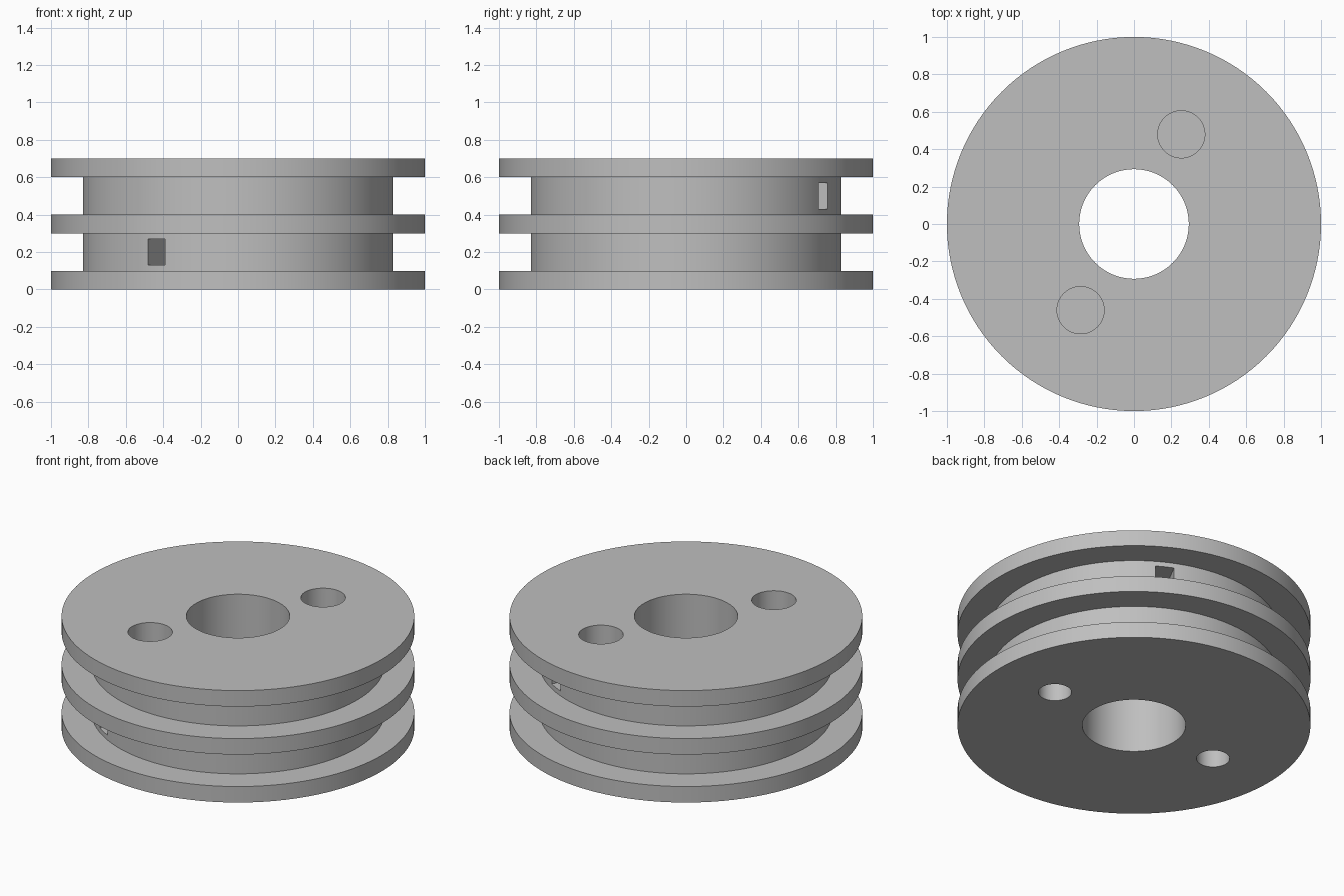
import bpy
import bmesh
from math import radians, cos, sin, pi
from mathutils import Matrix, Vector

if "Cube" in bpy.data.objects:
    bpy.data.objects.remove(bpy.data.objects["Cube"])

SEGMENTS = 128
FLANGE_R, HUB_R, BORE_R = 1.0, 0.83, 0.293
HEIGHT = 0.7

grey = bpy.data.materials.new("plain grey")
grey.use_nodes = True
colour = (0.52, 0.52, 0.52, 1)
grey.diffuse_color = colour
grey.node_tree.nodes["Principled BSDF"].inputs["Base Color"].default_value = colour


def finish(bm, name):
    bmesh.ops.recalc_face_normals(bm, faces=bm.faces)
    mesh = bpy.data.meshes.new(name)
    bm.to_mesh(mesh)
    bm.free()
    mesh.materials.append(grey)
    obj = bpy.data.objects.new(name, mesh)
    bpy.context.collection.objects.link(obj)
    return obj


def lathe(name, profile):
    """Closed ring swept from a radius/height outline."""
    bm = bmesh.new()
    rings = []
    for i in range(SEGMENTS):
        a = 2 * pi * i / SEGMENTS
        rings.append([bm.verts.new((r * cos(a), r * sin(a), z)) for r, z in profile])
    n = len(profile)
    for i in range(SEGMENTS):
        here, there = rings[i], rings[(i + 1) % SEGMENTS]
        for k in range(n):
            m = (k + 1) % n
            bm.faces.new((here[k], there[k], there[m], here[m]))
    return finish(bm, name)


def round_cutter(name, angle, distance, radius, low, high):
    bm = bmesh.new()
    centre = Vector((distance * cos(angle), distance * sin(angle), (low + high) / 2))
    bmesh.ops.create_cone(bm, cap_ends=True, segments=64, radius1=radius, radius2=radius,
                          depth=high - low, matrix=Matrix.Translation(centre))
    return finish(bm, name)


def slot_cutter(name, angle, z):
    bm = bmesh.new()
    place = (Matrix.Rotation(angle, 4, "Z") @ Matrix.Translation((0.74, 0, z))
             @ Matrix.Diagonal((0.32, 0.106, 0.14, 1)))
    bmesh.ops.create_cube(bm, size=1, matrix=place)
    return finish(bm, name)


def cut(body, cutter):
    cutter.hide_render = True
    mod = body.modifiers.new("cut", "BOOLEAN")
    mod.operation = "DIFFERENCE"
    mod.solver = "EXACT"
    mod.object = cutter
    bpy.ops.object.select_all(action="DESELECT")
    bpy.context.view_layer.objects.active = body
    body.select_set(True)
    bpy.ops.object.modifier_apply(modifier=mod.name)
    bpy.data.objects.remove(cutter)


# Spool body: three flanges, two grooves and a central bore
outline = [(BORE_R, 0)]
for flange in (0, 0.3, 0.6):
    top = flange + 0.1
    if flange > 0:
        outline.append((HUB_R, flange))
    outline += [(FLANGE_R, flange), (FLANGE_R, top)]
    if flange < 0.6:
        outline.append((HUB_R, top))
outline.append((BORE_R, HEIGHT))
spool = lathe("double_groove_spool", outline)

# Knot pockets from the top, each with a line slot out to its groove
for angle, groove_floor in ((radians(62.2), 0.4), (radians(238.2), 0.1)):
    cut(spool, round_cutter("knot_pocket", angle, 0.542, 0.126, groove_floor, HEIGHT + 0.1))
    cut(spool, slot_cutter("line_slot", angle, groove_floor + 0.1))

# Screw holes in the underside
for angle in (0, pi):
    cut(spool, round_cutter("screw_hole", angle, 0.585, 0.094, -0.1, 0.4))

bpy.ops.object.shade_smooth_by_angle(angle=radians(30))
